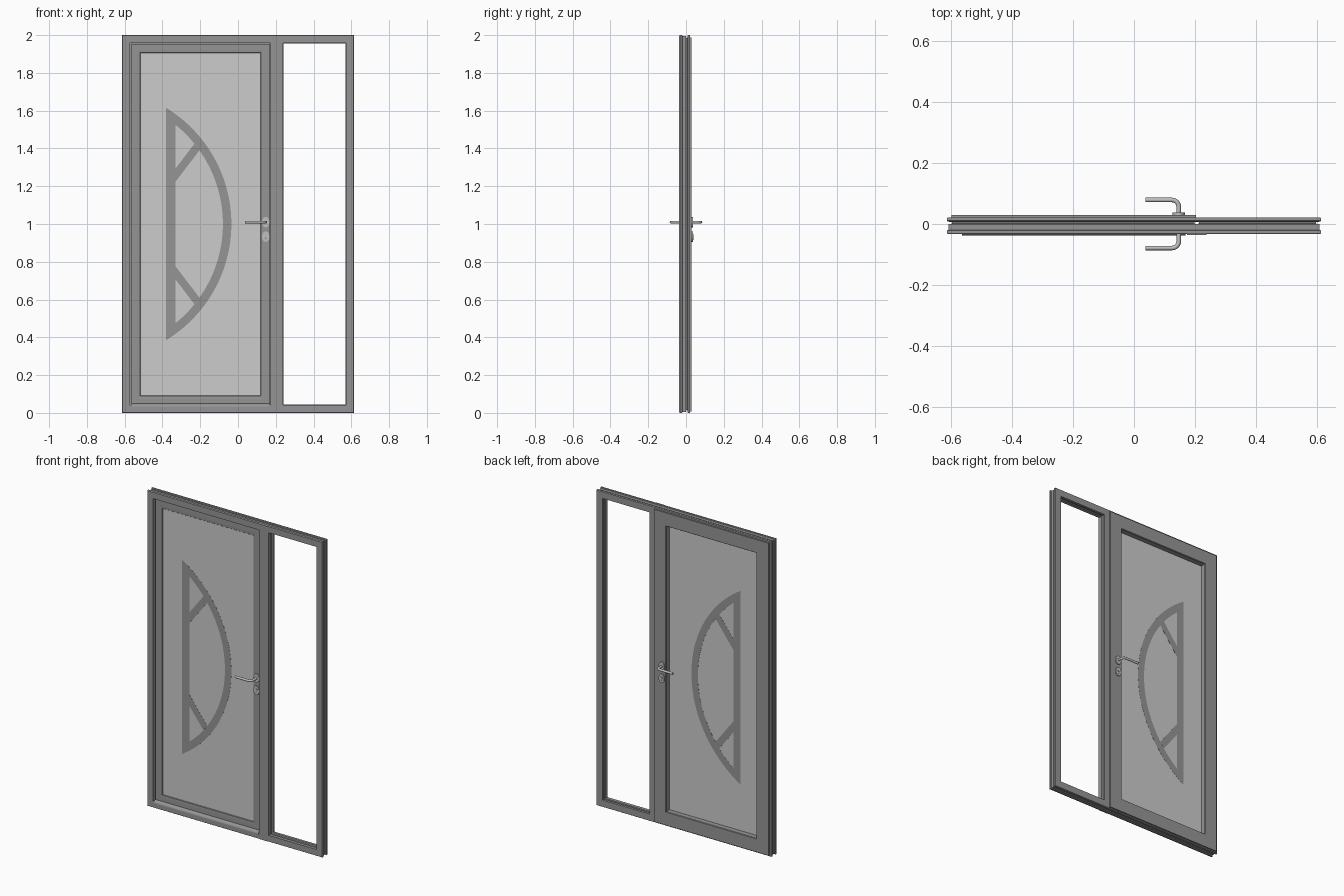
import bpy, bmesh, math

if "Cube" in bpy.data.objects:
    bpy.data.objects.remove(bpy.data.objects["Cube"])


def material(name, value):
    m = bpy.data.materials.new(name)
    m.use_nodes = True
    color = (value, value, value, 1)
    m.diffuse_color = color
    m.node_tree.nodes["Principled BSDF"].inputs["Base Color"].default_value = color
    return m


FRAME = material("frame grey", 0.302)
PANEL = material("panel light grey", 0.604)
STEEL = material("handle steel", 0.53)


def finish(name, bm, mat, smooth=False):
    bmesh.ops.recalc_face_normals(bm, faces=bm.faces)
    mesh = bpy.data.meshes.new(name)
    bm.to_mesh(mesh)
    bm.free()
    ob = bpy.data.objects.new(name, mesh)
    bpy.context.collection.objects.link(ob)
    mesh.materials.append(mat)
    if smooth:
        bpy.ops.object.select_all(action='DESELECT')
        bpy.context.view_layer.objects.active = ob
        ob.select_set(True)
        bpy.ops.object.shade_smooth_by_angle()


def mitred_ring(name, x0, x1, z0, z1, profile, mat):
    """Sweep a closed (inset, y) profile round a rectangle."""
    bm = bmesh.new()
    loops = [[bm.verts.new((x, y, z)) for x, z in
              ((x0 + t, z0 + t), (x1 - t, z0 + t), (x1 - t, z1 - t), (x0 + t, z1 - t))]
             for t, y in profile]
    for a, b in zip(loops, loops[1:] + loops[:1]):
        for i in range(4):
            j = (i + 1) % 4
            bm.faces.new((a[i], a[j], b[j], b[i]))
    finish(name, bm, mat)


def prism(name, points, direction, mat, smooth=False):
    """Extrude a closed polygon along a direction."""
    bm = bmesh.new()
    face = bm.faces.new([bm.verts.new(p) for p in points])
    ext = bmesh.ops.extrude_face_region(bm, geom=[face])["geom"]
    bmesh.ops.translate(bm, vec=direction,
                        verts=[v for v in ext if isinstance(v, bmesh.types.BMVert)])
    finish(name, bm, mat, smooth)


def box(name, x0, x1, y0, y1, z0, z1, mat):
    prism(name, [(x0, y0, z0), (x1, y0, z0), (x1, y0, z1), (x0, y0, z1)],
          (0, y1 - y0, 0), mat)


# Fixed frames, grooved round the outside and rebated inside
groove = [(0.002, 0.022), (0, 0.019), (0, 0.011), (0.003, 0.008), (0.016, 0.006),
          (0.016, 0.001), (0.005, 0), (0.005, -0.019), (0, -0.021), (0, -0.03),
          (0.002, -0.033)]
mitred_ring("door_frame", -0.614, 0.215, 0, 2,
            groove + [(0.042, -0.033), (0.042, 0.022)], FRAME)
mitred_ring("sidelight_frame", 0.197, 0.614, 0, 2,
            groove + [(0.041, -0.033), (0.041, -0.012), (0.036, -0.01),
                      (0.036, 0.004), (0.044, 0.006), (0.044, 0.022)], FRAME)
box("mullion_cover", 0.174, 0.238, -0.036, -0.032, 0.002, 1.998, FRAME)

# Door leaf with overlapping back flange and glazing beads
mitred_ring("door_leaf", -0.6, 0.204, 0.008, 1.988,
            [(0, 0.022), (0, 0.03), (0.083, 0.03), (0.086, 0.026), (0.086, -0.013),
             (0.081, -0.02), (0.066, -0.021), (0.035, -0.021), (0.035, 0.022)], FRAME)
box("door_panel", -0.52, 0.124, -0.016, -0.005, 0.088, 1.908, PANEL)

# Weather bar along the foot of the door
drip = [(-0.018, 0.05), (-0.026, 0.048), (-0.034, 0.043), (-0.038, 0.036),
        (-0.038, 0.03), (-0.018, 0.03)]
prism("weather_bar", [(-0.565, y, z) for y, z in drip], (0.735, 0, 0), FRAME, True)

# Half-moon decoration: straight bar, bow and two diagonal bars
CX, OUTER, INNER, LEFT, BAR = -0.755, 0.72, 0.675, -0.38, -0.33


def arc(radius, x):
    a = math.acos((x - CX) / radius)
    return [(CX + radius * math.cos(a * t / 24), 1 + radius * math.sin(a * t / 24))
            for t in range(-24, 25)]


def arc_x(z):
    return CX + INNER * math.cos(math.asin((z - 1) / INNER))


for side, y, depth in (("front", -0.016, -0.0006), ("back", -0.005, 0.0006)):
    bm = bmesh.new()
    outer = [bm.verts.new((x, y, z)) for x, z in arc(OUTER, LEFT)]
    inner = [bm.verts.new((x, y, z)) for x, z in arc(INNER, BAR)]
    for i in range(48):
        bm.faces.new((outer[i], outer[i + 1], inner[i + 1], inner[i]))
    bm.faces.new((outer[0], inner[0], inner[-1], outer[-1]))
    for s in (1, -1):
        quad = [(BAR, 1.225), (arc_x(1.39), 1.39), (arc_x(1.425), 1.425), (BAR, 1.295)]
        bm.faces.new([bm.verts.new((x, y, 1 + s * (z - 1))) for x, z in quad])
    ext = bmesh.ops.extrude_face_region(bm, geom=bm.faces[:])["geom"]
    bmesh.ops.translate(bm, vec=(0, depth, 0),
                        verts=[v for v in ext if isinstance(v, bmesh.types.BMVert)])
    finish(side + "_half_moon", bm, FRAME)


# Lever handles, roses and key plates on both faces
def oval(name, z, rx, rz, y, depth, mat):
    pts = [(0.147 + rx * math.cos(a), y, z + rz * math.sin(a))
           for a in (math.tau * i / 32 for i in range(32))]
    prism(name, pts, (0, depth, 0), mat, True)


def lever(name, base, tip):
    curve = bpy.data.curves.new(name, 'CURVE')
    curve.dimensions = '3D'
    curve.bevel_depth = 0.0075
    curve.bevel_resolution = 3
    curve.use_fill_caps = True
    r = 0.022
    bend = [(0.147 - r + r * math.cos(a), tip + math.copysign(r, tip) * (math.sin(a) - 1))
            for a in (math.pi / 2 * i / 6 for i in range(7))]
    path = [(0.147, base)] + bend + [(0.037, tip)]
    spline = curve.splines.new('POLY')
    spline.points.add(len(path) - 1)
    for p, (x, y) in zip(spline.points, path):
        p.co = (x, y, 1.01, 1)
    spline.use_smooth = True
    ob = bpy.data.objects.new(name, curve)
    bpy.context.collection.objects.link(ob)
    curve.materials.append(STEEL)


for side, s, face in (("front", -1, -0.02), ("back", 1, 0.029)):
    oval(side + "_rose", 1.01, 0.02, 0.028, face, s * 0.008, STEEL)
    oval(side + "_key_plate", 0.933, 0.02, 0.028, face, s * 0.008, STEEL)
    oval(side + "_key_cylinder", 0.938, 0.008, 0.008, face, s * 0.012, STEEL)
    oval(side + "_key_slot", 0.924, 0.003, 0.008, face, s * 0.0095, FRAME)
    lever(side + "_lever", face, s * 0.079)
